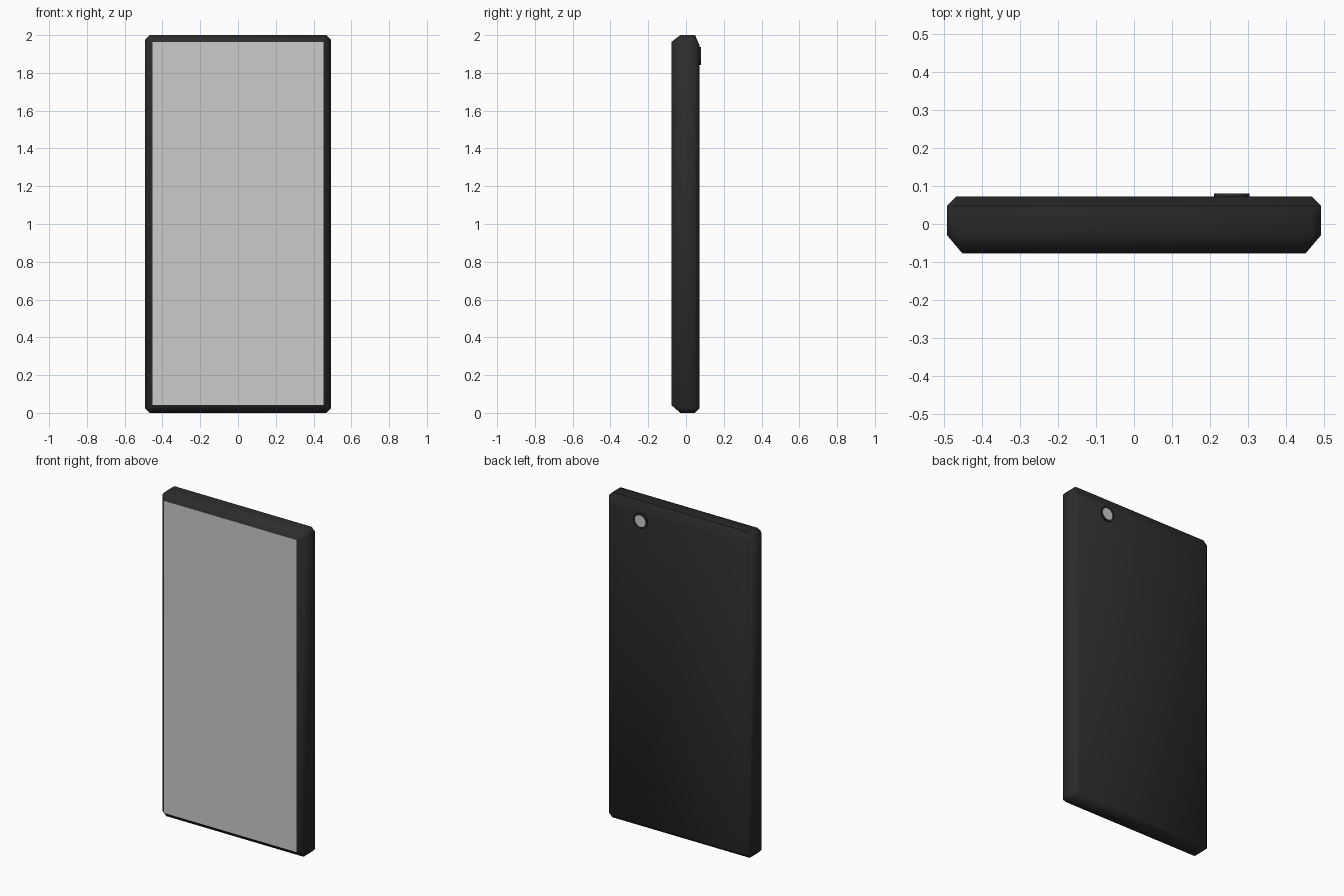
import bpy, bmesh, math

if "Cube" in bpy.data.objects:
    bpy.data.objects.remove(bpy.data.objects["Cube"])


def material(name, v):
    m = bpy.data.materials.new(name)
    m.diffuse_color = (v, v, v, 1)
    m.use_nodes = True
    m.node_tree.nodes["Principled BSDF"].inputs["Base Color"].default_value = m.diffuse_color
    return m


def outline(bm, y, hw, z0, z1, c):
    """Rectangle with clipped corners in the plane at depth y."""
    pts = [(-hw + c, z0), (hw - c, z0), (hw, z0 + c), (hw, z1 - c),
           (hw - c, z1), (-hw + c, z1), (-hw, z1 - c), (-hw, z0 + c)]
    return [bm.verts.new((x, y, z)) for x, z in pts]


def finish(bm, name, mat=None, angle=None):
    bmesh.ops.recalc_face_normals(bm, faces=bm.faces)
    me = bpy.data.meshes.new(name)
    bm.to_mesh(me)
    bm.free()
    ob = bpy.data.objects.new(name, me)
    bpy.context.collection.objects.link(ob)
    if mat:
        me.materials.append(mat)
    if angle:
        bpy.context.view_layer.objects.active = ob
        ob.select_set(True)
        bpy.ops.object.shade_smooth_by_angle(angle=math.radians(angle))
        ob.select_set(False)
    return ob


black = material("black_shell", 0.025)

# Shell: chamfered outlines lofted from front to back
bm = bmesh.new()
loops = [outline(bm, *a) for a in (
    (-0.076, 0.453, 0.04, 1.965, 0.004),
    (-0.03, 0.492, 0.0, 2.0, 0.025),
    (0.048, 0.492, 0.0, 2.0, 0.025),
    (0.072, 0.468, 0.025, 1.945, 0.006))]
for a, b in zip(loops, loops[1:]):
    for i in range(8):
        j = (i + 1) % 8
        bm.faces.new((a[i], a[j], b[j], b[i]))
bm.faces.new(loops[0])
bm.faces.new(loops[-1])
finish(bm, "shell", black, 60)

# Screen: thin plate on the front
bm = bmesh.new()
bmesh.ops.create_cube(bm, size=1)
for v in bm.verts:
    v.co = (v.co.x * 0.906, -0.0755 + v.co.y * 0.004, 1.0025 + v.co.z * 1.921)
finish(bm, "screen")


# Camera: raised ring with a recessed lens disc
def ring(bm, r, y, n=32):
    return [bm.verts.new((0.257 + r * math.cos(2 * math.pi * i / n), y,
                          1.889 + r * math.sin(2 * math.pi * i / n))) for i in range(n)]


bm = bmesh.new()
rs = [ring(bm, r, y) for r, y in ((0.047, 0.06), (0.047, 0.08), (0.036, 0.08), (0.036, 0.06))]
for a, b in zip(rs, rs[1:] + rs[:1]):
    for i in range(32):
        j = (i + 1) % 32
        bm.faces.new((a[i], a[j], b[j], b[i]))
finish(bm, "camera_ring", black, 30)

bm = bmesh.new()
front, back = ring(bm, 0.036, 0.078), ring(bm, 0.036, 0.06)
for i in range(32):
    j = (i + 1) % 32
    bm.faces.new((front[i], front[j], back[j], back[i]))
bm.faces.new(front)
bm.faces.new(back)
finish(bm, "camera_lens", None, 30)
